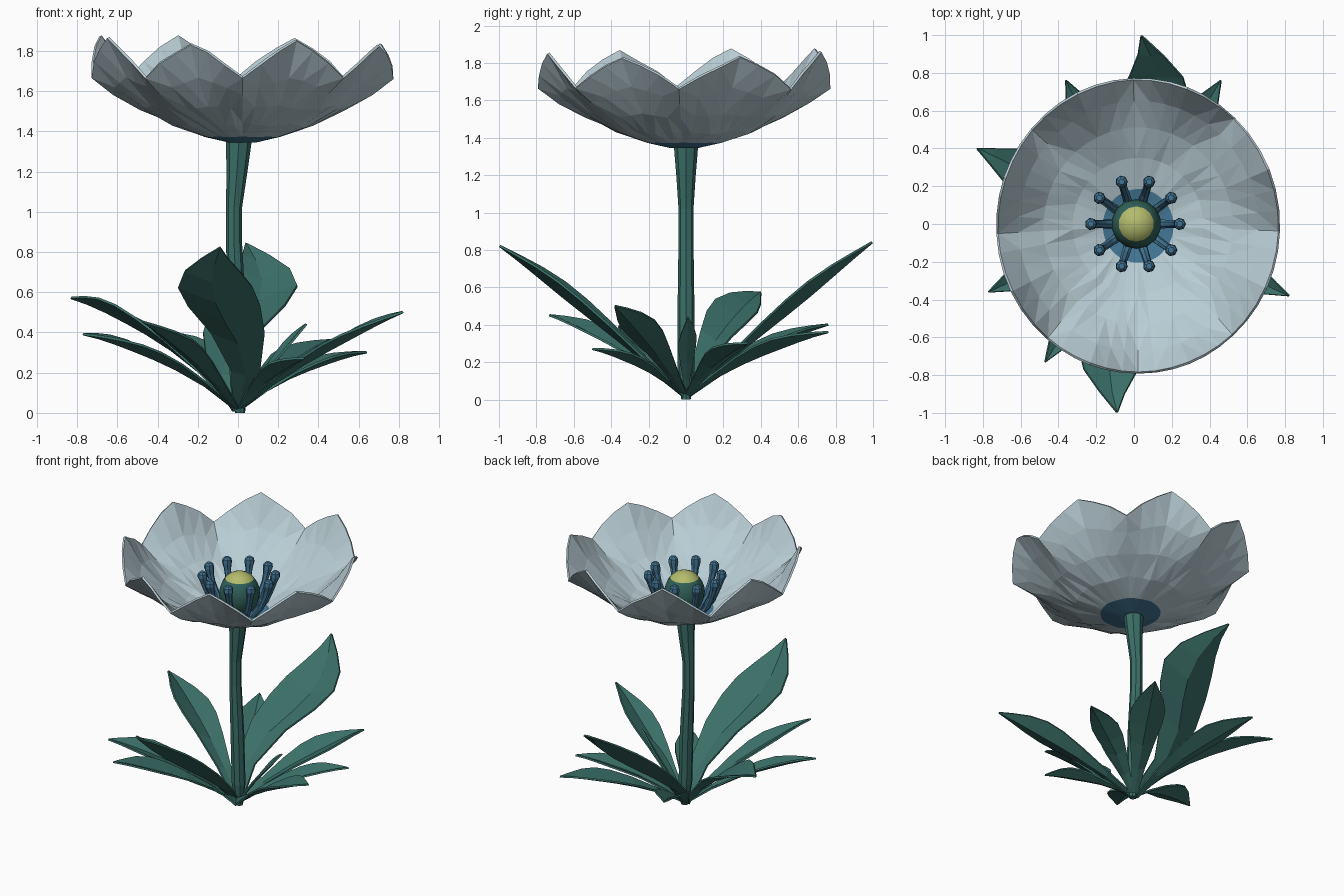
import bpy, bmesh, math, random
from mathutils import Vector

random.seed(4)
if "Cube" in bpy.data.objects:
    bpy.data.objects.remove(bpy.data.objects["Cube"])


def material(name, r, g, b):
    m = bpy.data.materials.new(name)
    m.use_nodes = True
    m.diffuse_color = (r, g, b, 1)
    m.node_tree.nodes["Principled BSDF"].inputs["Base Color"].default_value = (r, g, b, 1)
    return m


PALE = material("pale petal", .48, .61, .66)
GREEN = material("leaf green", .043, .16, .137)
DARK = material("dark green", .03, .12, .1)
BLUE = material("blue", .055, .18, .3)
YELLOW = material("yellow", .45, .5, .15)


def finish(bm, name, mats, thickness=0):
    bmesh.ops.recalc_face_normals(bm, faces=bm.faces)
    mesh = bpy.data.meshes.new(name)
    bm.to_mesh(mesh)
    bm.free()
    for m in mats:
        mesh.materials.append(m)
    ob = bpy.data.objects.new(name, mesh)
    bpy.context.collection.objects.link(ob)
    if thickness:
        mod = ob.modifiers.new("thickness", "SOLIDIFY")
        mod.thickness, mod.offset = thickness, 0
    return ob


def bridge(bm, a, b, closed):
    n = len(a)
    faces = []
    for i in range(n if closed else n - 1):
        j = (i + 1) % n
        faces.append(bm.faces.new((a[i], a[j], b[j], b[i])))
    return faces


def tube(bm, path, sides):
    # path holds (point, radius) pairs, with level rings
    rings = []
    for p, r in path:
        rings.append([bm.verts.new(Vector(p) + Vector((r * math.cos(k * math.tau / sides),
                      r * math.sin(k * math.tau / sides), 0))) for k in range(sides)])
    for a, b in zip(rings, rings[1:]):
        bridge(bm, a, b, True)
    bm.faces.new(rings[0])
    bm.faces.new(rings[-1])


# Stem
bm = bmesh.new()
tube(bm, [((.01, 0, 0), .025), ((.005, 0, .15), .045), ((-.005, 0, .5), .045),
          ((-.02, 0, .85), .04), ((-.02, 0, 1.02), .04), ((-.005, 0, 1.2), .052),
          ((.005, 0, 1.37), .066)], 8)
finish(bm, "stem", [GREEN])

# Leaves: a narrow stalk widening to a pointed, folded blade
BLADE = [(0, .15), (.2, .38), (.4, .72), (.55, .97), (.67, 1), (.79, .74), (.9, .36), (1, .02)]


def leaf(name, tip, half, arch, bow=0, roll=0):
    bm = bmesh.new()
    tip = Vector(tip)
    out = Vector((tip.x, tip.y, 0)).normalized()
    side = Vector((-out.y, out.x, 0))
    rows = []
    for t, w in BLADE:
        c = tip * t + Vector((0, 0, .012 + 4 * arch * t * (1 - t)))
        c += side * bow * math.sin(math.tau * t)
        across = (side + Vector((0, 0, roll * t))).normalized() * half * w
        fold = Vector((0, 0, .2 * half * w * min(1, t * 3)))
        rows.append([bm.verts.new(v) for v in
                     (c - across + fold, c - fold, c + across + fold)])
    for a, b in zip(rows, rows[1:]):
        bridge(bm, a, b, False)
    finish(bm, name, [GREEN], .012)


leaf("front_leaf", (-.09, -.995, .81), .185, .04, .06)
leaf("back_leaf", (.04, .995, .83), .19, .03, .09)
leaf("back_right_upper_leaf", (-.83, .4, .56), .13, .1, 0, .4)
leaf("front_right_leaf", (-.77, -.36, .38), .1, .07, 0, -.2)
leaf("front_right_inner_leaf", (-.47, -.73, .44), .1, .06, 0, -.2)
leaf("back_right_leaf", (-.36, .76, .39), .11, .06)
leaf("back_left_leaf", (.46, .76, .35), .11, .06)
leaf("front_left_leaf", (.82, -.38, .49), .1, .05, 0, .3)
leaf("back_left_low_leaf", (.64, .33, .29), .09, .06)
leaf("front_left_low_leaf", (.33, -.5, .26), .08, .05)
leaf("small_left_leaf", (.34, .01, .43), .05, .02, 0, .6)

# Flower cup: eight joined petals with pointed tips and creases between them
CX, CY, STEPS = .022, -.01, 6
CREASES = [-2, 47, 92, 139, 183, 230, 270, 312]
TIPS = [1.83, 1.86, 1.87, 1.88, 1.87, 1.84, 1.85, 1.83]
RINGS = [(.07, 1.352, 1.352), (.195, 1.382, 1.378), (.36, 1.445, 1.43), (.52, 1.515, 1.53),
         (.66, 1.59, 1.675), (.77, 1.665, 0)]
bm = bmesh.new()
rings = []
for level, (r, low, high) in enumerate(RINGS):
    rim = level == len(RINGS) - 1
    ring = []
    for petal, start in enumerate(CREASES):
        end = (CREASES + [358])[petal + 1]
        for step in range(STEPS):
            rise = (1 - abs(2 * step / STEPS - 1)) ** .8
            a = math.radians(start + (end - start) * step / STEPS)
            z = low + ((TIPS[petal] if rim else high) - low) * rise
            if level > 1:
                z += random.uniform(-.006, .006)
            ring.append(bm.verts.new((CX + .97 * r * math.cos(a), CY + 1.01 * r * math.sin(a), z)))
    rings.append(ring)
for level, (a, b) in enumerate(zip(rings, rings[1:])):
    for f in bridge(bm, a, b, True):
        f.material_index = 1 if level == 0 else 0
bm.faces.new(rings[0]).material_index = 1
bmesh.ops.triangulate(bm, faces=[f for f in bm.faces if len(f.verts) == 4])
finish(bm, "petals", [PALE, BLUE], .014)

# Pistil with a yellow cap
bm = bmesh.new()
bmesh.ops.create_uvsphere(bm, u_segments=14, v_segments=12, radius=1)
for f in bm.faces:
    f.material_index = 1 if f.calc_center_median().z > .7 else 0
for v in bm.verts:
    v.co = Vector((CX - .01 + v.co.x * .132, v.co.y * .132, 1.505 + v.co.z * .15))
pistil = finish(bm, "pistil", [DARK, YELLOW])
for p in pistil.data.polygons:
    p.use_smooth = True

# Ring of stamens: curved stalks with blunt, thickened heads
bm = bmesh.new()
for k in range(10):
    a = math.tau * k / 10

    def at(r, z):
        return Vector((CX - .015 + r * math.cos(a), r * math.sin(a), z))

    tube(bm, [(at(.11, 1.37), .024), (at(.17, 1.44), .023), (at(.21, 1.53), .021),
              (at(.225, 1.58), .024), (at(.235, 1.62), .033), (at(.235, 1.645), .03),
              (at(.235, 1.658), .016)], 7)
finish(bm, "stamens", [BLUE])
